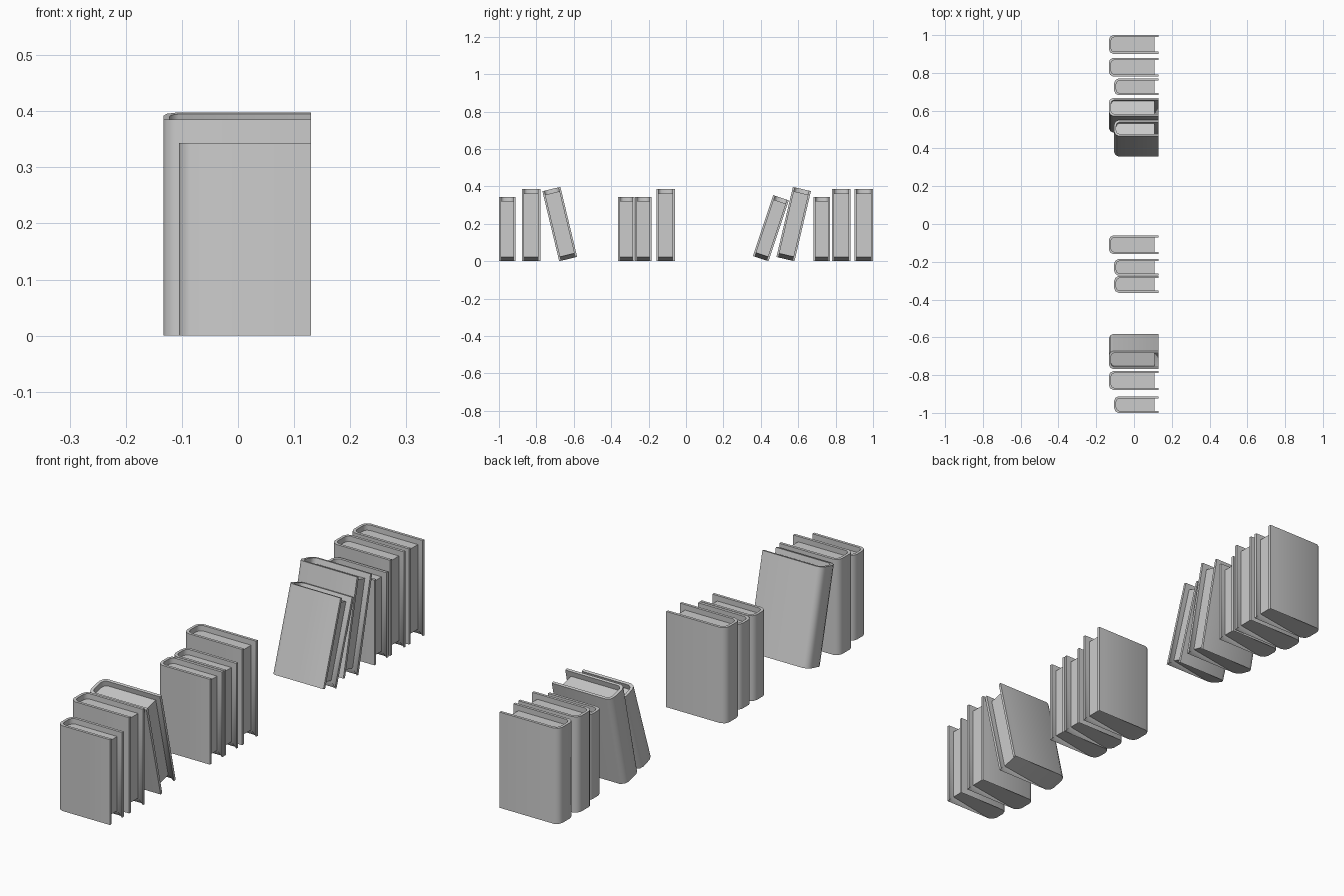
import bpy, bmesh, math

cube = bpy.data.objects.get("Cube")
if cube:
    bpy.data.objects.remove(cube, do_unlink=True)

grey = bpy.data.materials.new("plain_grey")
grey.use_nodes = True
grey.diffuse_color = (0.6, 0.6, 0.6, 1)
grey.node_tree.nodes["Principled BSDF"].inputs["Base Color"].default_value = (0.6, 0.6, 0.6, 1)

FORE_EDGE = 0.13   # outer edge of the covers
RECESS = 0.022     # how far the pages sit inside the covers
COVER = 0.011      # cover thickness


def outline(spine, half, round_x, round_y):
    """U-shaped section running from one cover edge round the spine to the other."""
    side = [(FORE_EDGE, half), (FORE_EDGE - RECESS, half), (spine + round_x, half),
            (spine + round_x * 0.3, half - round_y * 0.35), (spine, half - round_y)]
    return [(x, -y) for x, y in side] + side[::-1]


def make_book(name, spine, thickness, height, low_y, lean):
    half = thickness / 2
    outer = outline(spine, half, 0.022, 0.024)
    inner = outline(spine + COVER, half - COVER, 0.016, 0.018)
    page_top = height - RECESS
    n = len(outer)
    last = n - 1
    bm = bmesh.new()

    def ring(points, z):
        return [bm.verts.new((x, y, z)) for x, y in points]

    out_low, out_high = ring(outer, 0), ring(outer, height)
    in_high, in_page = ring(inner, height), ring(inner, page_top)
    # lower corners of the cover insides and of the page block
    cover_low = [bm.verts.new((*inner[i], 0)) for i in (0, last)]
    page_low = [bm.verts.new((*inner[i], RECESS)) for i in (1, last - 1)]

    # cover outside, rim and inside
    for i in range(last):
        j = i + 1
        bm.faces.new((out_low[i], out_low[j], out_high[j], out_high[i]))
        bm.faces.new((out_high[i], out_high[j], in_high[j], in_high[i]))
        bm.faces.new((in_high[i], in_high[j], in_page[j], in_page[i]))
    # cover ends and the strips beside the pages
    for k, (i, j) in enumerate(((0, 1), (last, last - 1))):
        bm.faces.new((out_low[i], out_high[i], in_high[i], in_page[i], cover_low[k]))
        bm.faces.new((in_page[i], in_page[j], page_low[k], cover_low[k]))
        bm.faces.new((out_low[i], cover_low[k], page_low[k], out_low[j]))
    # page top, page fore edge and closed underside
    bm.faces.new(in_page[1:last])
    bm.faces.new((in_page[1], page_low[0], page_low[1], in_page[last - 1]))
    front, back = out_low[2], out_low[last - 2]
    bm.faces.new((out_low[1], page_low[0], front))
    bm.faces.new((page_low[0], page_low[1], back, front))
    bm.faces.new((page_low[1], out_low[last - 1], back))
    bm.faces.new(out_low[2:last - 1])
    bmesh.ops.recalc_face_normals(bm, faces=bm.faces)

    # shift so that a leaning book pivots on its lower edge
    pivot = half if lean > 0 else -half
    bmesh.ops.translate(bm, verts=bm.verts, vec=(0, -pivot, 0))
    mesh = bpy.data.meshes.new(name)
    bm.to_mesh(mesh)
    bm.free()
    mesh.materials.append(grey)
    book = bpy.data.objects.new(name, mesh)
    bpy.context.collection.objects.link(book)
    book.location.y = low_y + (thickness if lean > 0 else 0)
    book.rotation_euler.x = -math.radians(lean)
    bpy.ops.object.select_all(action='DESELECT')
    book.select_set(True)
    bpy.context.view_layer.objects.active = book
    bpy.ops.object.shade_smooth_by_angle(angle=math.radians(50))


SMALL = (-0.105, 0.088, 0.343)
LARGE = (-0.133, 0.099, 0.385)

# size, lower y edge and lean in degrees (positive leans to the back)
shelf = [
    (SMALL, -1.0, 0), (LARGE, -0.878, 0), (LARGE, -0.678, -13.5),
    (SMALL, -0.364, 0), (SMALL, -0.273, 0), (LARGE, -0.159, 0),
    (SMALL, 0.353, 18.5), (LARGE, 0.481, 13.2), (SMALL, 0.682, 0),
    (LARGE, 0.781, 0), (LARGE, 0.901, 0),
]
for number, (size, low_y, lean) in enumerate(shelf, 1):
    make_book(f"book_{number}", *size, low_y, lean)
